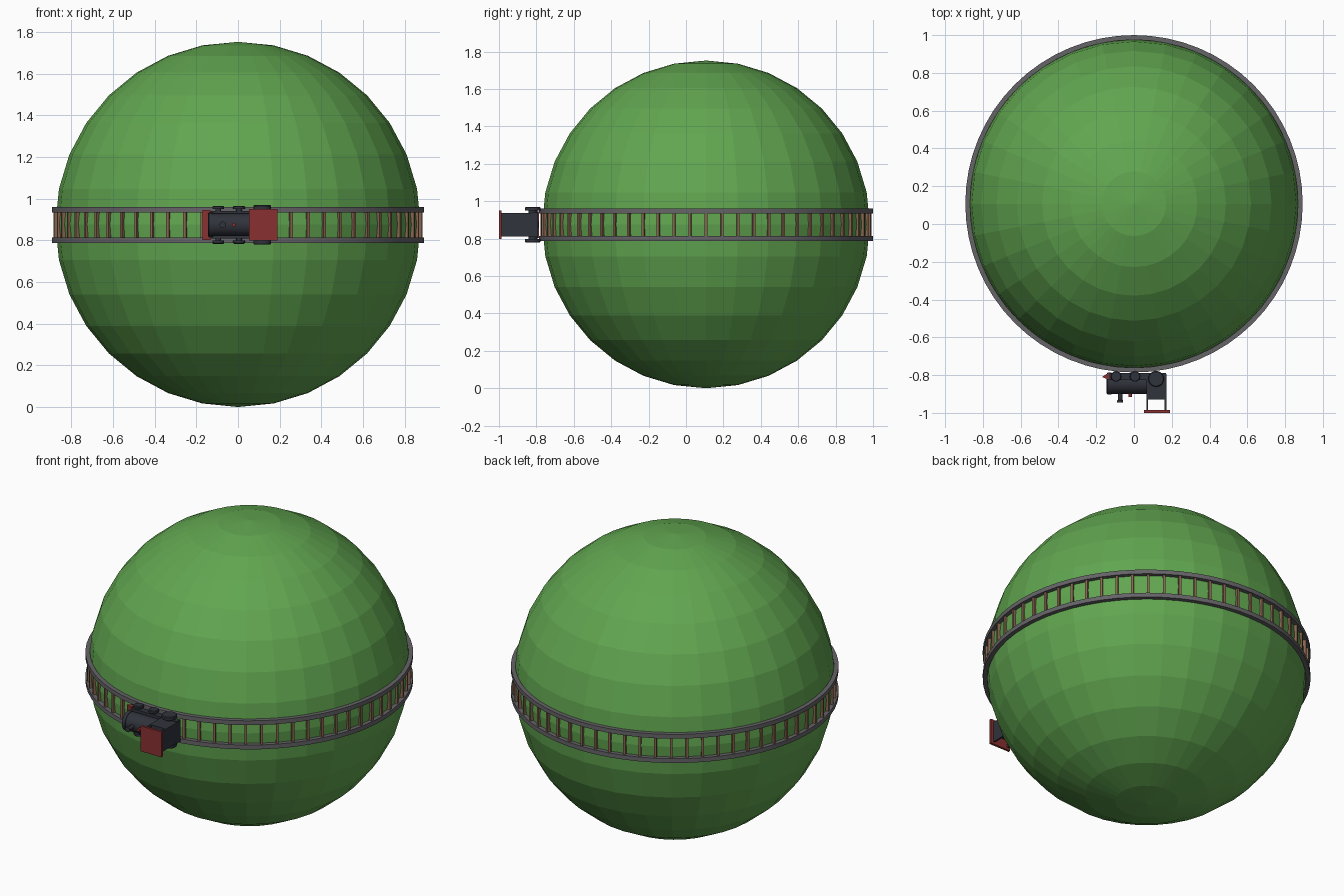
import bpy, bmesh, math
from mathutils import Matrix, Vector

if "Cube" in bpy.data.objects:
    bpy.data.objects.remove(bpy.data.objects["Cube"])

CY, CZ = 0.107, 0.876      # globe centre
TZ = 0.874                 # track and engine centre height


def material(name, rgb):
    m = bpy.data.materials.new(name)
    m.diffuse_color = (*rgb, 1)
    m.use_nodes = True
    m.node_tree.nodes["Principled BSDF"].inputs["Base Color"].default_value = m.diffuse_color
    return m


GREEN = material("grass", (0.12, 0.38, 0.08))
STEEL = material("steel", (0.13, 0.125, 0.135))
WOOD = material("wood", (0.24, 0.13, 0.08))
DARK = material("dark_iron", (0.03, 0.033, 0.045))
RED = material("red_paint", (0.25, 0.03, 0.03))


def make(name, bm, mat):
    bmesh.ops.recalc_face_normals(bm, faces=bm.faces)
    me = bpy.data.meshes.new(name)
    bm.to_mesh(me)
    bm.free()
    me.materials.append(mat)
    ob = bpy.data.objects.new(name, me)
    bpy.context.collection.objects.link(ob)
    return ob


def box(name, lo, hi, mat):
    bm = bmesh.new()
    lo, hi = Vector(lo), Vector(hi)
    bmesh.ops.create_cube(bm, size=1, matrix=Matrix.Translation((lo + hi) / 2)
                          @ Matrix.Diagonal((*(hi - lo), 1)))
    return make(name, bm, mat)


def lathe(name, profile, origin, axis, mat, sides=20, closed=False):
    """Spin (radius, height) points around an axis through origin."""
    bm = bmesh.new()
    rot = Vector((0, 0, 1)).rotation_difference(Vector(axis)).to_matrix().to_4x4()
    rings = [[bm.verts.new((r * math.cos(2 * math.pi * i / sides),
                            r * math.sin(2 * math.pi * i / sides), h))
              for i in range(sides)] for r, h in profile]
    pairs = list(zip(rings, rings[1:]))
    if closed:
        pairs.append((rings[-1], rings[0]))
    else:
        bm.faces.new(rings[0])
        bm.faces.new(rings[-1])
    for a, b in pairs:
        for i in range(sides):
            j = (i + 1) % sides
            bm.faces.new((a[i], a[j], b[j], b[i]))
    bm.transform(Matrix.Translation(origin) @ rot)
    return make(name, bm, mat)


# Faceted globe
bm = bmesh.new()
bmesh.ops.create_uvsphere(bm, u_segments=32, v_segments=16, radius=0.876,
                          matrix=Matrix.Translation((0, CY, CZ)))
make("globe", bm, GREEN)

# Two rails round the equator
for side, z in (("lower", -0.073), ("upper", 0.073)):
    lathe(side + "_rail", [(0.868, z - 0.013), (0.893, z - 0.013),
                           (0.893, z + 0.013), (0.868, z + 0.013)],
          (0, CY, TZ), (0, 0, 1), STEEL, 64, True)

# Sleepers between the rails
bm = bmesh.new()
for i in range(64):
    bmesh.ops.create_cube(bm, size=1, matrix=Matrix.Translation((0, CY, TZ))
                          @ Matrix.Rotation(2 * math.pi * i / 64, 4, 'Z')
                          @ Matrix.Translation((0.875, 0, 0))
                          @ Matrix.Diagonal((0.02, 0.014, 0.13, 1)))
make("sleepers", bm, WOOD)

# Engine: faces -x, its roof points to -y
box("footplate", (-0.135, -0.825, TZ - 0.066), (0.17, -0.79, TZ + 0.066), DARK)
lathe("boiler", [(0.05, -0.005), (0.058, 0), (0.058, 0.02), (0.054, 0.02),
                 (0.054, 0.21)], (-0.14, -0.845, TZ), (1, 0, 0), DARK, 24)
lathe("chimney", [(0.012, 0), (0.012, 0.085), (0.016, 0.088), (0.016, 0.1)],
      (-0.073, -0.846, TZ), (0, -1, 0), DARK, 16)
lathe("whistle", [(0.009, 0), (0.009, 0.03)], (-0.02, -0.887, TZ), (0, -1, 0), RED, 12)

# Cab with solid ends, open upper sides and a red roof
box("cab_body", (0.065, -0.93, TZ - 0.062), (0.172, -0.795, TZ + 0.062), DARK)
for name, x in (("cab_front_wall", 0.065), ("cab_back_wall", 0.162)):
    box(name, (x, -0.99, TZ - 0.062), (x + 0.01, -0.92, TZ + 0.062), DARK)
box("cab_roof", (0.053, -1.0, TZ - 0.076), (0.19, -0.986, TZ + 0.076), RED)

# Red wedge at the nose
bm = bmesh.new()
tri = [(-0.17, -0.81), (-0.132, -0.825), (-0.132, -0.785)]
a, b = ([bm.verts.new((x, y, TZ + z)) for x, y in tri] for z in (-0.072, 0.072))
bm.faces.new(a)
bm.faces.new(b)
for i in range(3):
    j = (i + 1) % 3
    bm.faces.new((a[i], a[j], b[j], b[i]))
make("track_clearer", bm, RED)

# Wheels on both sides, the rear pair larger
for side in (-1, 1):
    for label, x, y, r, out in (("front", -0.095, -0.807, 0.028, 0.091),
                                ("middle", 0.005, -0.807, 0.028, 0.091),
                                ("rear", 0.117, -0.82, 0.042, 0.095)):
        lathe(f"{label}_wheel_{'upper' if side > 0 else 'lower'}",
              [(r * 0.5, 0.06), (r * 0.5, 0.076), (r, 0.076), (r, out - 0.004),
               (r - 0.004, out)], (x, y, TZ), (0, 0, side), DARK, 20)

# Smooth the round engine parts and rails, keeping sharp edges
for ob in bpy.data.objects:
    if any(k in ob.name for k in ("rail", "boiler", "chimney", "whistle", "wheel")):
        bpy.ops.object.select_all(action='DESELECT')
        ob.select_set(True)
        bpy.context.view_layer.objects.active = ob
        bpy.ops.object.shade_smooth_by_angle(angle=math.radians(35))
